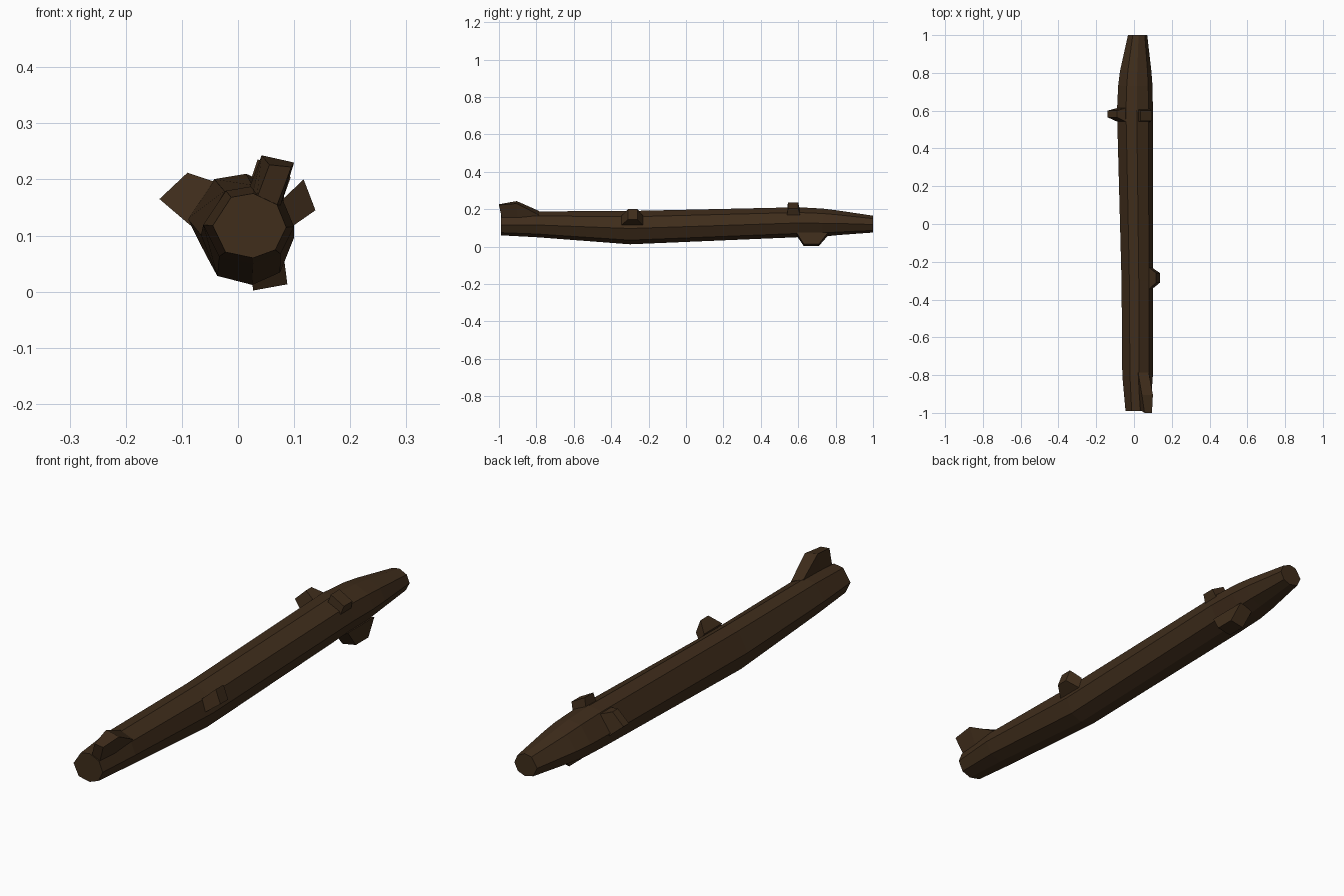
import bpy

if "Cube" in bpy.data.objects:
    bpy.data.objects.remove(bpy.data.objects["Cube"])

bark = bpy.data.materials.new("bark")
bark.diffuse_color = (0.05, 0.026, 0.011, 1)
bark.use_nodes = True
bark.node_tree.nodes["Principled BSDF"].inputs["Base Color"].default_value = bark.diffuse_color


def make_object(name, verts, faces):
    mesh = bpy.data.meshes.new(name)
    mesh.from_pydata(verts, [], faces)
    mesh.materials.append(bark)
    obj = bpy.data.objects.new(name, mesh)
    bpy.context.collection.objects.link(obj)
    return obj


def loft(name, rings):
    """Join rings of equal length with quads and cap both ends."""
    n = len(rings[0])
    verts = [v for ring in rings for v in ring]
    faces = [(r * n + i, r * n + (i + 1) % n,
              (r + 1) * n + (i + 1) % n, (r + 1) * n + i)
             for r in range(len(rings) - 1) for i in range(n)]
    faces.append(tuple(reversed(range(n))))
    faces.append(tuple(range(len(verts) - n, len(verts))))
    return make_object(name, verts, faces)


def stub(name, base, base_y, tip, tip_y):
    """Four-sided branch stub: base and tip are (x, z) pairs, each with a y range."""
    def ring(pair, ys):
        (ax, az), (bx, bz) = pair
        # ys holds (near, far); order runs counter-clockwise seen from the tip
        return [(ax, ys[0], az), (bx, ys[0], bz), (bx, ys[1], bz), (ax, ys[1], az)]
    return loft(name, [ring(base, base_y), ring(tip, tip_y)])


# Trunk: uneven octagon swept along y
profile = [(-1, 0), (-.65, -.82), (.1, -1), (.7, -.75),
           (1, -.05), (.75, .65), (.1, 1), (-.5, .88)]
# y, x min, x max, z min, z max
sections = [(-.99, -.045, .086, .06, .175),
            (-.8, -.062, .10, .05, .188),
            (-.3, -.066, .10, .012, .19),
            (.6, -.09, .10, .05, .21),
            (.73, -.084, .098, .053, .203),
            (.81, -.074, .092, .061, .193),
            (1.0, -.032, .07, .075, .165)]
rings = []
for y, x0, x1, z0, z1 in sections:
    cx, cz, rx, rz = (x0 + x1) / 2, (z0 + z1) / 2, (x1 - x0) / 2, (z1 - z0) / 2
    # loft expects the winding to face outward along +y
    rings.append([(cx + px * rx, y, cz + pz * rz) for px, pz in profile])
loft("log_trunk", rings)

# Broken branch stubs
stub("upper_stub", ((.02, .19), (.08, .165)), (.54, .61),
     ((.035, .236), (.094, .204)), (.545, .60))
stub("left_stub", ((-.085, .118), (-.04, .195)), (.54, .615),
     ((-.14, .165), (-.09, .212)), (.565, .60))
stub("right_stub", ((.08, .165), (.095, .115)), (-.345, -.23),
     ((.117, .20), (.138, .145)), (-.31, -.26))
stub("lower_stub", ((.08, .075), (.02, .06)), (.59, .76),
     ((.088, .013), (.027, .002)), (.63, .71))

# Slanted broken branch at the front end
end_branch = [[(.033, -.985, .165), (.07, -.985, .155),
               (.095, -1.0, .222), (.056, -1.0, .226)],
              [(.025, -.90, .17), (.075, -.90, .15),
               (.10, -.905, .23), (.042, -.905, .243)],
              [(.022, -.785, .17), (.075, -.785, .15),
               (.078, -.785, .168), (.022, -.785, .19)]]
loft("end_branch", [r[::-1] for r in end_branch])

# Make every face point outward
import bmesh
for obj in bpy.data.objects:
    bm = bmesh.new()
    bm.from_mesh(obj.data)
    bmesh.ops.recalc_face_normals(bm, faces=bm.faces)
    bm.to_mesh(obj.data)
    bm.free()
